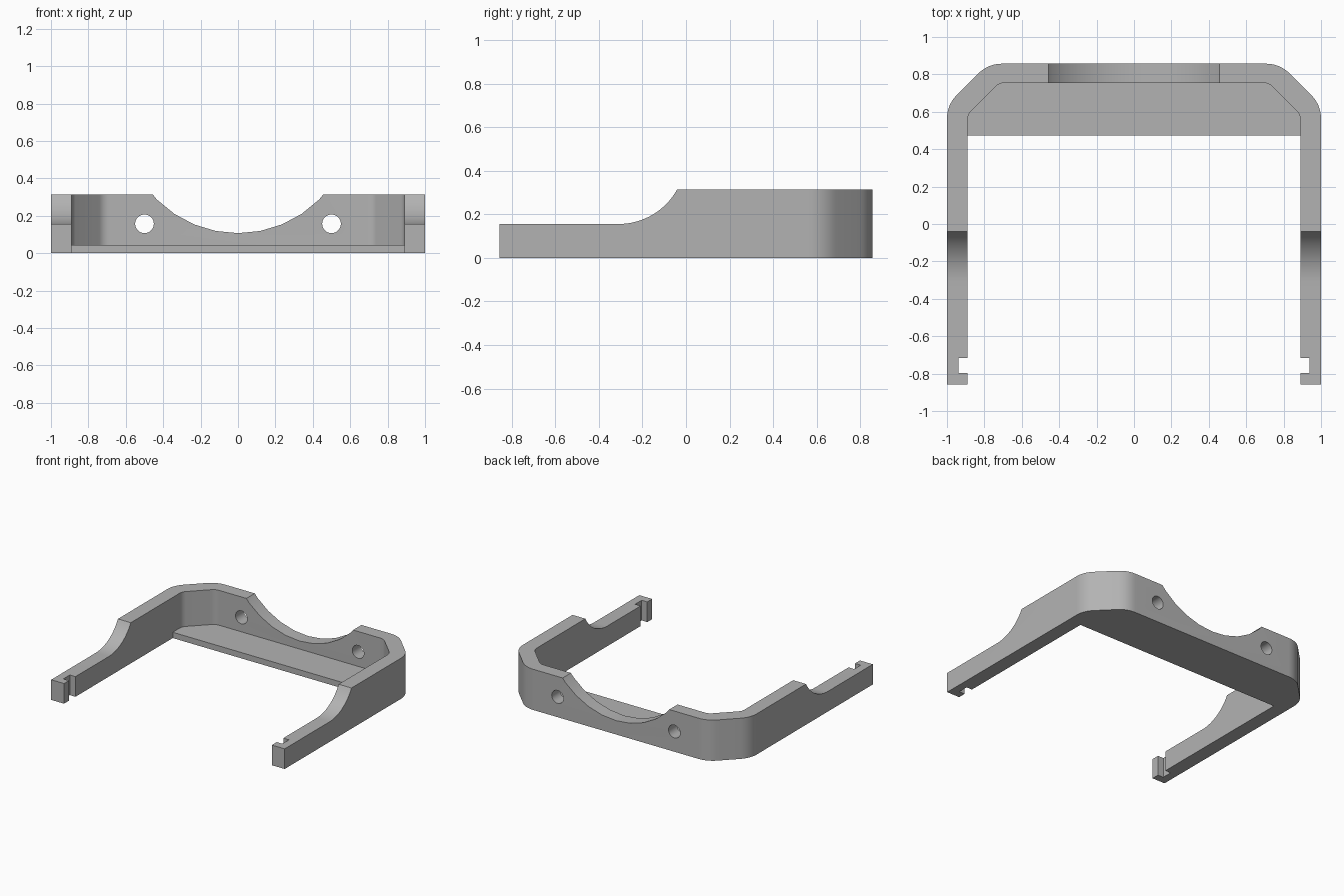
import bpy
import bmesh
import math
from mathutils import Vector

cube = bpy.data.objects.get("Cube")
if cube:
    bpy.data.objects.remove(cube, do_unlink=True)

WIDTH, INNER = 1.0, 0.89         # outer and inner half widths
FRONT, BACK = -0.857, 0.857
HEIGHT, ARM_HEIGHT, FLOOR = 0.315, 0.156, 0.045

grey = bpy.data.materials.new("plain grey")
grey.use_nodes = True
colour = (0.45, 0.45, 0.45, 1)
grey.diffuse_color = colour
grey.node_tree.nodes["Principled BSDF"].inputs["Base Color"].default_value = colour


def prism(name, profile, axis, low, high):
    """Extrude a 2D profile along an axis between two positions."""
    place = {"x": lambda a, b, t: (t, a, b),
             "y": lambda a, b, t: (a, t, b),
             "z": lambda a, b, t: (a, b, t)}[axis]
    bm = bmesh.new()
    rings = [[bm.verts.new(place(a, b, t)) for a, b in profile] for t in (low, high)]
    bm.faces.new(rings[0])
    bm.faces.new(rings[1])
    n = len(profile)
    for i in range(n):
        j = (i + 1) % n
        bm.faces.new((rings[0][i], rings[0][j], rings[1][j], rings[1][i]))
    bmesh.ops.recalc_face_normals(bm, faces=bm.faces)
    mesh = bpy.data.meshes.new(name)
    bm.to_mesh(mesh)
    bm.free()
    obj = bpy.data.objects.new(name, mesh)
    obj.data.materials.append(grey)
    bpy.context.collection.objects.link(obj)
    return obj


def rect(a0, a1, b0, b1):
    return [(a0, b0), (a1, b0), (a1, b1), (a0, b1)]


def arc(ca, cb, r, start, end, steps):
    angles = [math.radians(start + (end - start) * i / steps) for i in range(steps + 1)]
    return [(ca + r * math.cos(t), cb + r * math.sin(t)) for t in angles]


def rounded(before, corner, after, length, steps=8):
    """Round a corner, starting the curve at the given length from it."""
    c = Vector(corner)
    p = c + (Vector(before) - c).normalized() * length
    q = c + (Vector(after) - c).normalized() * length
    ts = [i / steps for i in range(steps + 1)]
    return [tuple(p * (1 - t) ** 2 + c * 2 * t * (1 - t) + q * t * t) for t in ts]


def u_outline(half, front, back, chamfer, length):
    """Plan outline with two rounded, chamfered back corners."""
    start, low, high = (half, front), (half, back - chamfer), (half - chamfer, back)
    side = [start] + rounded(start, low, high, length)
    side += rounded(low, high, (0, back), length)
    return side + [(-x, y) for x, y in reversed(side)]


# Outer body
frame = prism("bracket_frame", u_outline(WIDTH, FRONT, BACK, 0.22, 0.075), "z", 0, HEIGHT)
cutters = []

# Cavity above the floor plate, and the open front
cutters.append(prism("cavity", u_outline(INNER, -1.2, 0.755, 0.17, 0.03), "z", FLOOR, 1))
cutters.append(prism("front_opening", rect(-INNER, INNER, -1.2, 0.473), "z", -1, 1))

# Step in the arms with a concave ramp
ramp_r, ramp_y = 0.308, -0.31
ramp_end = math.degrees(math.asin((HEIGHT - ARM_HEIGHT - ramp_r) / ramp_r))
ramp = arc(ramp_y, ARM_HEIGHT + ramp_r, ramp_r, -90, ramp_end, 16)
step = [(-1.2, ARM_HEIGHT)] + ramp + [(ramp[-1][0], 1), (-1.2, 1)]
cutters.append(prism("arm_step", step, "x", -1.5, 1.5))

# Scoop in the back wall
cutters.append(prism("scoop", arc(0, 0.72, 0.613, 0, 360, 32)[:-1], "y", 0.6, 1.2))

# Mounting holes and arm slots on both sides
for s in (-1, 1):
    hole = arc(s * 0.5, 0.157, 0.05, 0, 360, 32)[:-1]
    cutters.append(prism("mounting_hole", hole, "y", 0.6, 1.2))
    slot = rect(s * 0.8, s * 0.938, -0.797, -0.717)
    cutters.append(prism("arm_slot", slot, "z", -1, 1))

for cutter in cutters:
    cutter.hide_render = True
    mod = frame.modifiers.new(cutter.name, "BOOLEAN")
    mod.operation = "DIFFERENCE"
    mod.solver = "EXACT"
    mod.object = cutter

# Keep the finished cut and drop the cutters
bpy.context.view_layer.update()
graph = bpy.context.evaluated_depsgraph_get()
cut_mesh = bpy.data.meshes.new_from_object(frame.evaluated_get(graph))
frame.modifiers.clear()
frame.data = cut_mesh
for cutter in cutters:
    bpy.data.objects.remove(cutter, do_unlink=True)

bpy.ops.object.select_all(action="DESELECT")
frame.select_set(True)
bpy.context.view_layer.objects.active = frame
bpy.ops.object.shade_smooth_by_angle(angle=math.radians(25))
